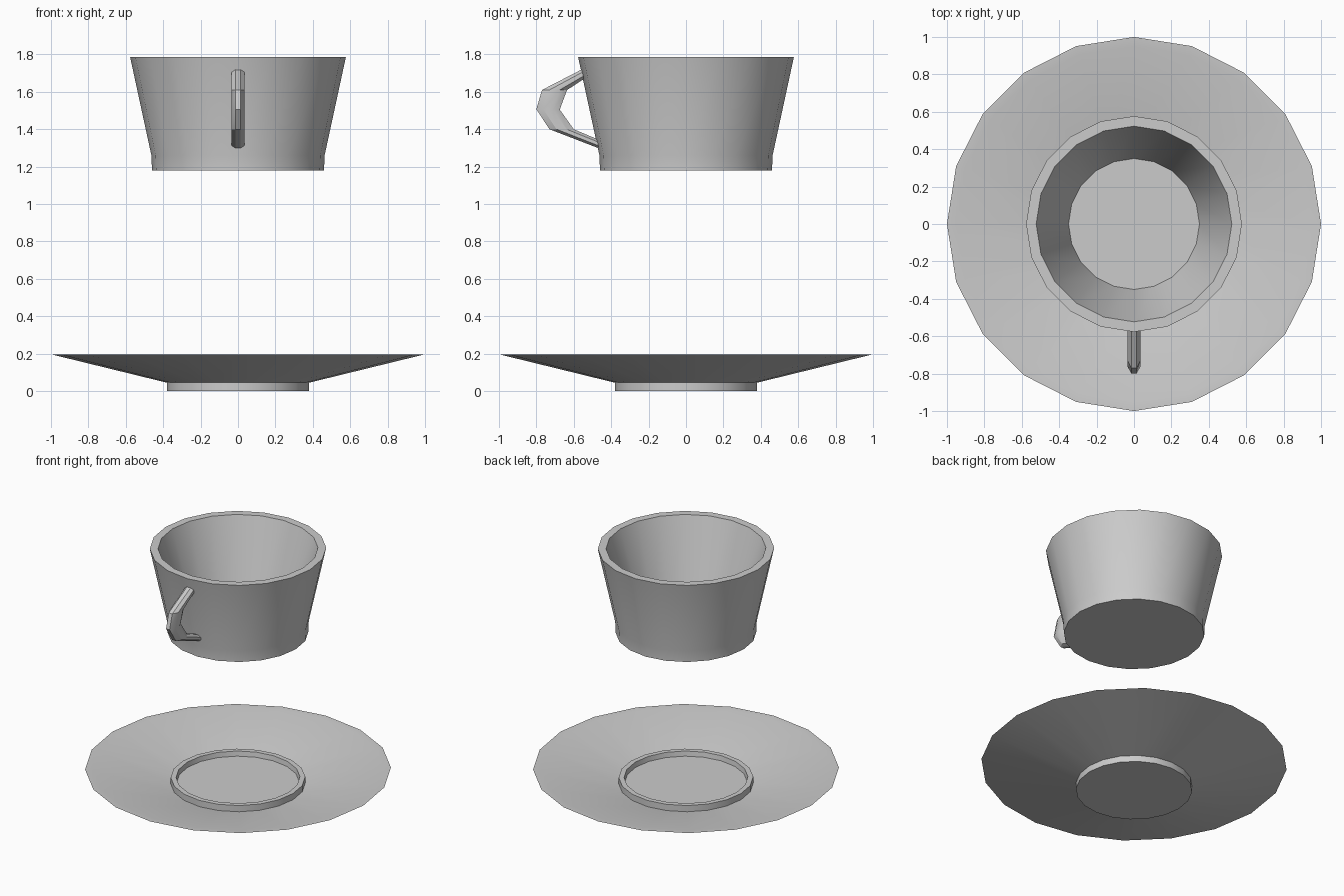
import bpy, bmesh
from math import cos, sin, pi, radians

if "Cube" in bpy.data.objects:
    bpy.data.objects.remove(bpy.data.objects["Cube"])


def finish(bm, name):
    bmesh.ops.recalc_face_normals(bm, faces=bm.faces[:])
    mesh = bpy.data.meshes.new(name)
    bm.to_mesh(mesh)
    bm.free()
    obj = bpy.data.objects.new(name, mesh)
    bpy.context.collection.objects.link(obj)
    bpy.ops.object.select_all(action='DESELECT')
    obj.select_set(True)
    bpy.context.view_layer.objects.active = obj
    bpy.ops.object.shade_smooth_by_angle(angle=radians(30))
    return obj


def skin(name, rings):
    """Join equal rings of points with quads and cap both ends."""
    bm = bmesh.new()
    loops = [[bm.verts.new(p) for p in ring] for ring in rings]
    n = len(loops[0])
    for a, b in zip(loops, loops[1:]):
        for i in range(n):
            j = (i + 1) % n
            bm.faces.new((a[i], a[j], b[j], b[i]))
    bm.faces.new(loops[0])
    bm.faces.new(loops[-1])
    return finish(bm, name)


def lathe(name, profile, sides=20):
    return skin(name, [[(r * cos(2 * pi * i / sides), r * sin(2 * pi * i / sides), z)
                        for i in range(sides)] for r, z in profile])


# Saucer: foot, flared underside, thin rim, dish and raised ring with recessed floor
lathe("saucer", [(0.38, 0.0), (0.38, 0.045), (1.0, 0.197), (0.95, 0.195),
                 (0.44, 0.09), (0.44, 0.135), (0.405, 0.135), (0.40, 0.10)])

# Cup: straight foot, flared wall, flat lip, tapered inside
lathe("cup", [(0.46, 1.18), (0.463, 1.26), (0.577, 1.787), (0.523, 1.787), (0.35, 1.25)])

# Handle: octagonal section swept between its outer and inner outlines (y, z)
outer = [(-0.53, 1.734), (-0.77, 1.61), (-0.80, 1.507), (-0.73, 1.40), (-0.45, 1.292)]
inner = [(-0.53, 1.679), (-0.636, 1.61), (-0.675, 1.505), (-0.60, 1.40), (-0.45, 1.337)]
section = [(cos(a) / cos(pi / 8), sin(a) / cos(pi / 8))
           for a in (pi / 8 + k * pi / 4 for k in range(8))]
skin("cup_handle", [[(0.034 * u,
                      (o[0] + i[0]) / 2 + v * (o[0] - i[0]) / 2,
                      (o[1] + i[1]) / 2 + v * (o[1] - i[1]) / 2) for u, v in section]
                    for o, i in zip(outer, inner)])
